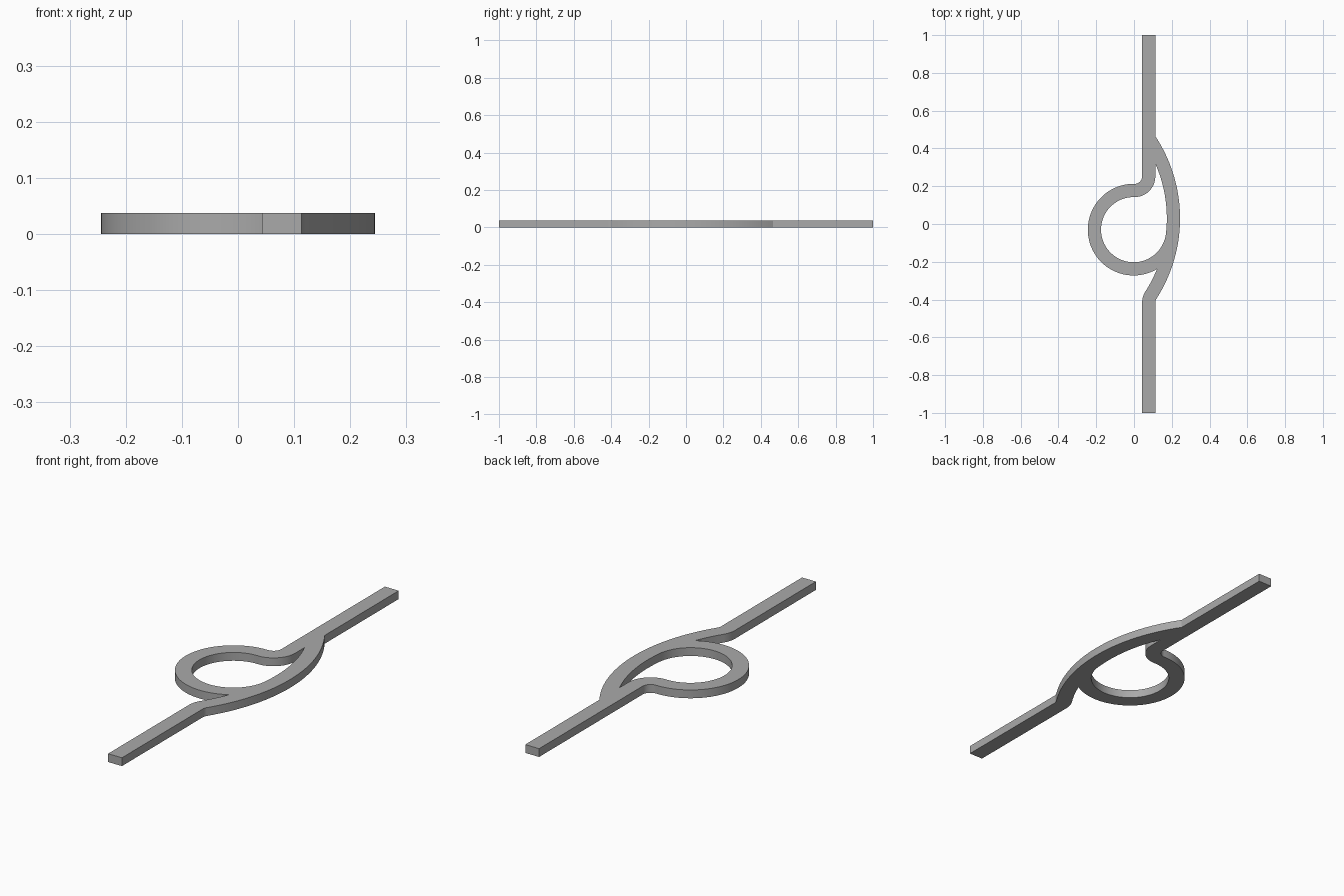
import bpy, bmesh
from math import sin, cos, acos, asin, atan2, sqrt, pi, ceil
from mathutils import Vector

cube = bpy.data.objects.get("Cube")
if cube:
    bpy.data.objects.remove(cube)

THICK, HALF = 0.038, 0.035            # strip height and half its width
ROD = 0.078                           # centre line of the straight strips
LEFT, RIGHT = ROD - HALF, ROD + HALF
BEND = 0.075                          # centre radius of both small bends
RING, RING_R = Vector((-0.002, -0.03)), 0.2075
BOW_R, BOW_Y = 0.7525, 0.03           # long curved side strip

# The bow touches the ring from outside
gap = BOW_R - RING_R
BOW = Vector((RING.x - sqrt(gap**2 - (BOW_Y - RING.y)**2), BOW_Y))
touch = atan2(RING.y - BOW.y, RING.x - BOW.x)

# Small bends: one joins the bow to the lower strip, one the ring to the upper
low_turn = acos((ROD + BEND - BOW.x) / (BOW_R + BEND))
LOW = BOW + (BOW_R + BEND) * Vector((cos(low_turn), -sin(low_turn)))
TOP = Vector((ROD - BEND, RING.y + RING_R + BEND))

bow_out, bow_in = BOW_R + HALF, BOW_R - HALF
ring_out, ring_in = RING_R + HALF, RING_R - HALF
out_end = acos((RIGHT - BOW.x) / bow_out)
in_end = acos((RIGHT - BOW.x) / bow_in)

# Notch where the ring's outer edge meets the bow's inner edge
notch = touch - acos((gap**2 + bow_in**2 - ring_out**2) / (2 * gap * bow_in))
tip = BOW + bow_in * Vector((cos(notch), sin(notch)))
ring_end = atan2(tip.y - RING.y, tip.x - RING.x) + 2 * pi


def arc(centre, radius, start, end):
    n = max(4, ceil(abs(end - start) / (pi / 48)), ceil(abs(end - start) * radius / 0.03))
    angles = [start + (end - start) * i / n for i in range(n + 1)]
    return [centre + radius * Vector((cos(a), sin(a))) for a in angles]


outer = [Vector((RIGHT, -1))]
outer += arc(LOW, BEND - HALF, pi, pi - low_turn)
outer += arc(BOW, bow_out, -low_turn, out_end)
outer += [Vector((RIGHT, 1)), Vector((LEFT, 1))]
outer += arc(TOP, BEND - HALF, 0, -pi / 2)
outer += arc(RING, ring_out, pi / 2, ring_end)
outer += arc(BOW, bow_in, notch, -low_turn)
outer += arc(LOW, BEND + HALF, pi - low_turn, pi)
outer += [Vector((LEFT, -1))]

opening = arc(TOP, BEND + HALF, 0, -pi / 2)
opening += arc(RING, ring_in, pi / 2, touch + 2 * pi)
opening += arc(BOW, bow_in, touch, in_end)

# Fill the outline around the opening, then raise it
bm = bmesh.new()
for loop in (outer, opening):
    points = [p for i, p in enumerate(loop) if (p - loop[i - 1]).length > 0.0005]
    verts = [bm.verts.new((p.x, p.y, 0)) for p in points]
    for i, v in enumerate(verts):
        bm.edges.new((verts[i - 1], v))
bmesh.ops.triangle_fill(bm, edges=bm.edges[:], use_beauty=True, normal=(0, 0, 1))
raised = bmesh.ops.extrude_face_region(bm, geom=bm.faces[:], use_keep_orig=True)
bmesh.ops.translate(bm, vec=(0, 0, THICK),
                    verts=[g for g in raised["geom"] if isinstance(g, bmesh.types.BMVert)])
bmesh.ops.recalc_face_normals(bm, faces=bm.faces[:])

mesh = bpy.data.meshes.new("looped_strip")
bm.to_mesh(mesh)
bm.free()
strip = bpy.data.objects.new("looped_strip", mesh)
bpy.context.collection.objects.link(strip)

grey = bpy.data.materials.new("plain_grey")
grey.use_nodes = True
colour = (0.4, 0.4, 0.4, 1)
grey.diffuse_color = colour
grey.node_tree.nodes["Principled BSDF"].inputs["Base Color"].default_value = colour
mesh.materials.append(grey)

bpy.ops.object.select_all(action="DESELECT")
strip.select_set(True)
bpy.context.view_layer.objects.active = strip
bpy.ops.object.shade_smooth_by_angle(angle=pi / 6)
